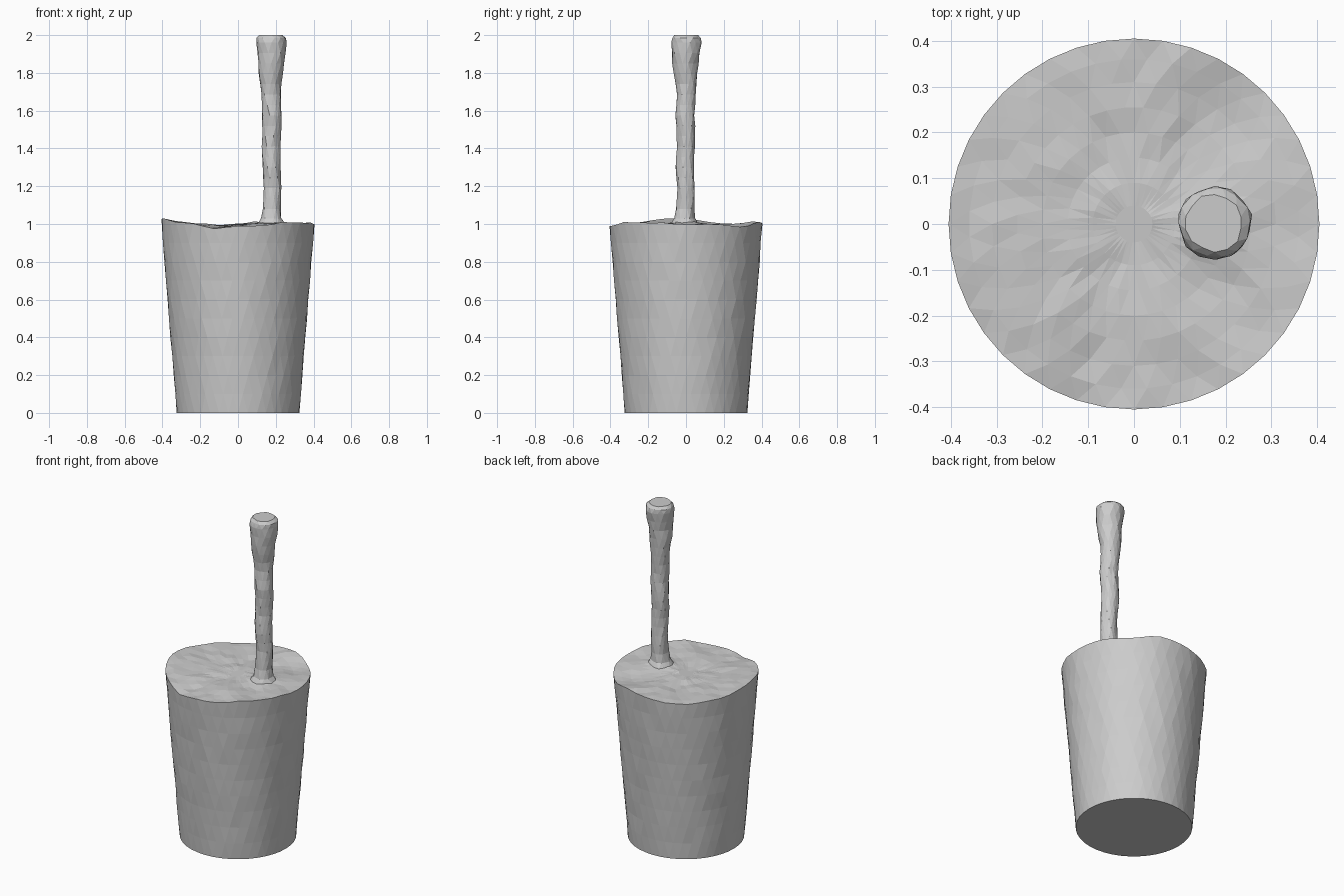
import bpy, bmesh, math, random
from mathutils import Vector, noise

if "Cube" in bpy.data.objects:
    bpy.data.objects.remove(bpy.data.objects["Cube"])

random.seed(4)
SX = 0.18  # stick position along x

# Uneven rim height: (angle in degrees, z)
RIM = [(0, 1.0), (20, 1.0), (45, 0.985), (75, 1.01), (110, 0.99), (140, 0.995),
       (165, 1.015), (180, 1.03), (205, 1.02), (230, 1.005), (252, 0.975),
       (275, 0.99), (300, 1.005), (330, 1.01), (360, 1.0)]


def lerp_table(table, t):
    for (a, va), (b, vb) in zip(table, table[1:]):
        if t <= b:
            return va + (vb - va) * (t - a) / (b - a)
    return table[-1][1]


def fill_height(x, y):
    # Blend the rim profile into a gently lumpy middle, mounded round the stick
    r = math.hypot(x, y)
    rim = lerp_table(RIM, math.degrees(math.atan2(y, x)) % 360)
    w = min(1, r / 0.405) ** 2
    z = rim * w + 0.992 * (1 - w)
    z += 0.012 * noise.noise(Vector((x * 7, y * 7, 3.1)))
    z += 0.006 * noise.noise(Vector((x * 25, y * 25, 1.7)))
    d = math.hypot(x - SX, y)
    return z + 0.03 * math.exp(-(d / 0.085) ** 2)


def loft(name, rings):
    # Skin staggered rings with triangles and cap both ends
    bm = bmesh.new()
    rows = [[bm.verts.new(p) for p in ring] for ring in rings]
    n = len(rows[0])
    bm.faces.new(rows[0][::-1])
    for k, (a, b) in enumerate(zip(rows, rows[1:])):
        for i in range(n):
            j = (i + 1) % n
            if k % 2 == 0:
                bm.faces.new((a[i], a[j], b[i]))
                bm.faces.new((a[j], b[j], b[i]))
            else:
                bm.faces.new((a[i], a[j], b[j]))
                bm.faces.new((a[i], b[j], b[i]))
    bm.faces.new(rows[-1])
    bmesh.ops.recalc_face_normals(bm, faces=bm.faces)
    mesh = bpy.data.meshes.new(name)
    bm.to_mesh(mesh)
    bm.free()
    obj = bpy.data.objects.new(name, mesh)
    bpy.context.collection.objects.link(obj)
    return obj


# Tapered bucket with its uneven filled top
N, LEVELS = 40, 10
rings = []
for k in range(LEVELS + 1):
    t = k / LEVELS
    ring = []
    for i in range(N):
        a = 2 * math.pi * (i + 0.5 * (k % 2)) / N
        r = 0.325 + 0.08 * t
        if 0 < k < LEVELS:
            r += random.uniform(-0.002, 0.002)
        x, y = r * math.cos(a), r * math.sin(a)
        z = t if k < LEVELS else fill_height(x, y)
        ring.append((x, y, z))
    rings.append(ring)
for k, r in enumerate((0.36, 0.31, 0.255, 0.2, 0.145, 0.09, 0.04), LEVELS + 1):
    ring = []
    for i in range(N):
        a = 2 * math.pi * (i + 0.5 * (k % 2)) / N
        x, y = r * math.cos(a), r * math.sin(a)
        ring.append((x, y, fill_height(x, y)))
    rings.append(ring)
loft("filled_bucket", rings)

# Knobbly stick, flared at its foot and widening to the top
STICK = [(0.96, 0.10), (1.0, 0.075), (1.03, 0.055), (1.08, 0.047), (1.2, 0.046),
         (1.4, 0.049), (1.7, 0.052), (1.8, 0.064), (1.9, 0.074), (1.96, 0.08),
         (1.985, 0.077), (2.0, 0.062)]
heights = [0.96, 1.0, 1.03] + [1.08 + 0.055 * i for i in range(16)] + [1.96, 1.985, 2.0]
M = 14
rings = []
for k, z in enumerate(heights):
    cx = SX - 0.006 * max(0, z - 1) + 0.003 * math.sin(z * 17)
    cy = -0.004 * max(0, 2 - z) + 0.003 * math.sin(z * 23)
    ring = []
    for i in range(M):
        a = 2 * math.pi * (i + 0.5 * (k % 2)) / M
        r = lerp_table(STICK, z) + random.uniform(-0.003, 0.003)
        ring.append((cx + r * math.cos(a), cy + r * math.sin(a), z))
    rings.append(ring)
loft("stick", rings)
